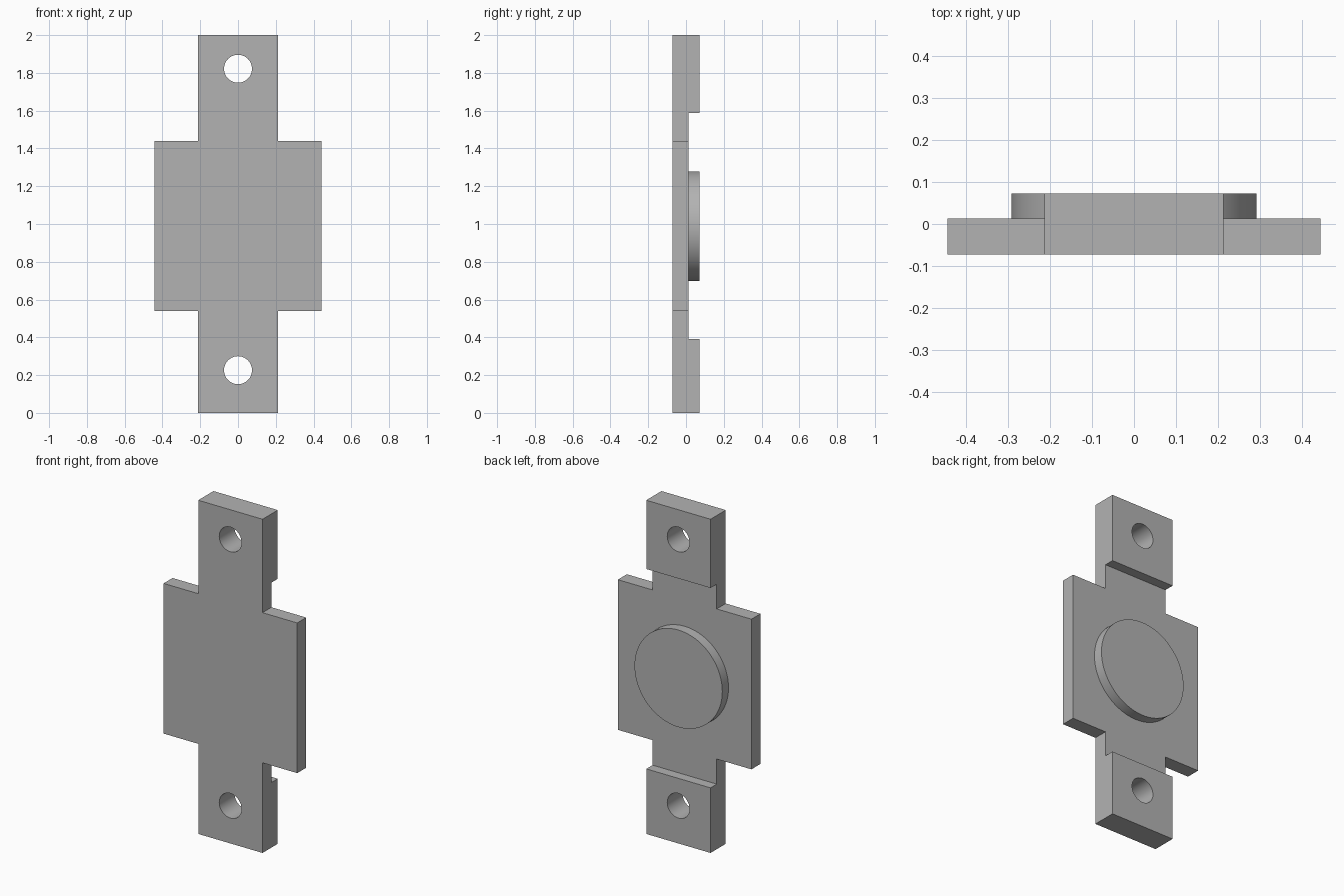
import bpy
import bmesh
import math
from mathutils import Matrix, Vector

cube = bpy.data.objects.get("Cube")
if cube:
    bpy.data.objects.remove(cube, do_unlink=True)

FRONT, STEP, BACK = -0.072, 0.013, 0.072    # depth levels
ARM, WING = 0.213, 0.443                    # half widths
WING_LOW, WING_HIGH, TOP = 0.54, 1.44, 2.0

grey = bpy.data.materials.new("plain_grey")
grey.use_nodes = True
colour = (0.45, 0.45, 0.45, 1)
grey.diffuse_color = colour
grey.node_tree.nodes["Principled BSDF"].inputs["Base Color"].default_value = colour


def make_object(name, bm):
    bmesh.ops.recalc_face_normals(bm, faces=bm.faces)
    mesh = bpy.data.meshes.new(name)
    bm.to_mesh(mesh)
    bm.free()
    mesh.materials.append(grey)
    obj = bpy.data.objects.new(name, mesh)
    bpy.context.collection.objects.link(obj)
    return obj


def prism(name, outline, y0, y1):
    """Extrude an x-z outline from y0 to y1."""
    bm = bmesh.new()
    face = bm.faces.new([bm.verts.new((x, y0, z)) for x, z in outline])
    grown = bmesh.ops.extrude_face_region(bm, geom=[face])["geom"]
    verts = [g for g in grown if isinstance(g, bmesh.types.BMVert)]
    bmesh.ops.translate(bm, verts=verts, vec=Vector((0, y1 - y0, 0)))
    return make_object(name, bm)


def disc(name, radius, z, y0, y1, sides):
    """Cylinder with its axis along y."""
    bm = bmesh.new()
    place = Matrix.Translation((0, (y0 + y1) / 2, z)) @ Matrix.Rotation(math.pi / 2, 4, "X")
    bmesh.ops.create_cone(bm, cap_ends=True, segments=sides, radius1=radius,
                          radius2=radius, depth=y1 - y0, matrix=place)
    return make_object(name, bm)


def combine(target, tool, operation):
    """Apply a boolean and discard the tool."""
    tool.hide_render = True
    mod = target.modifiers.new(tool.name, "BOOLEAN")
    mod.operation, mod.solver, mod.object = operation, "EXACT", tool
    bpy.context.view_layer.objects.active = target
    bpy.ops.object.modifier_apply(modifier=mod.name)
    bpy.data.objects.remove(tool, do_unlink=True)


# Cross-shaped body: narrow arms with a wide middle
half = [(ARM, 0), (ARM, WING_LOW), (WING, WING_LOW),
        (WING, WING_HIGH), (ARM, WING_HIGH), (ARM, TOP)]
body = prism("mounting_plate", half + [(-x, z) for x, z in reversed(half)], FRONT, BACK)

# Recess across the back, leaving thick pads at both ends
recess = prism("recess_cutter", [(-1, 0.39), (1, 0.39), (1, 1.588), (-1, 1.588)], STEP, 0.5)
combine(body, recess, "DIFFERENCE")

# Round boss on the back
combine(body, disc("round_boss", 0.291, 0.988, -0.03, BACK, 96), "UNION")

# Bolt holes through the end pads
for z in (0.226, 1.822):
    combine(body, disc("hole_cutter", 0.074, z, -0.5, 0.5, 64), "DIFFERENCE")

# Smooth round walls, sharp corners
bpy.ops.object.select_all(action="DESELECT")
body.select_set(True)
bpy.context.view_layer.objects.active = body
bpy.ops.object.shade_smooth_by_angle(angle=math.radians(30))
